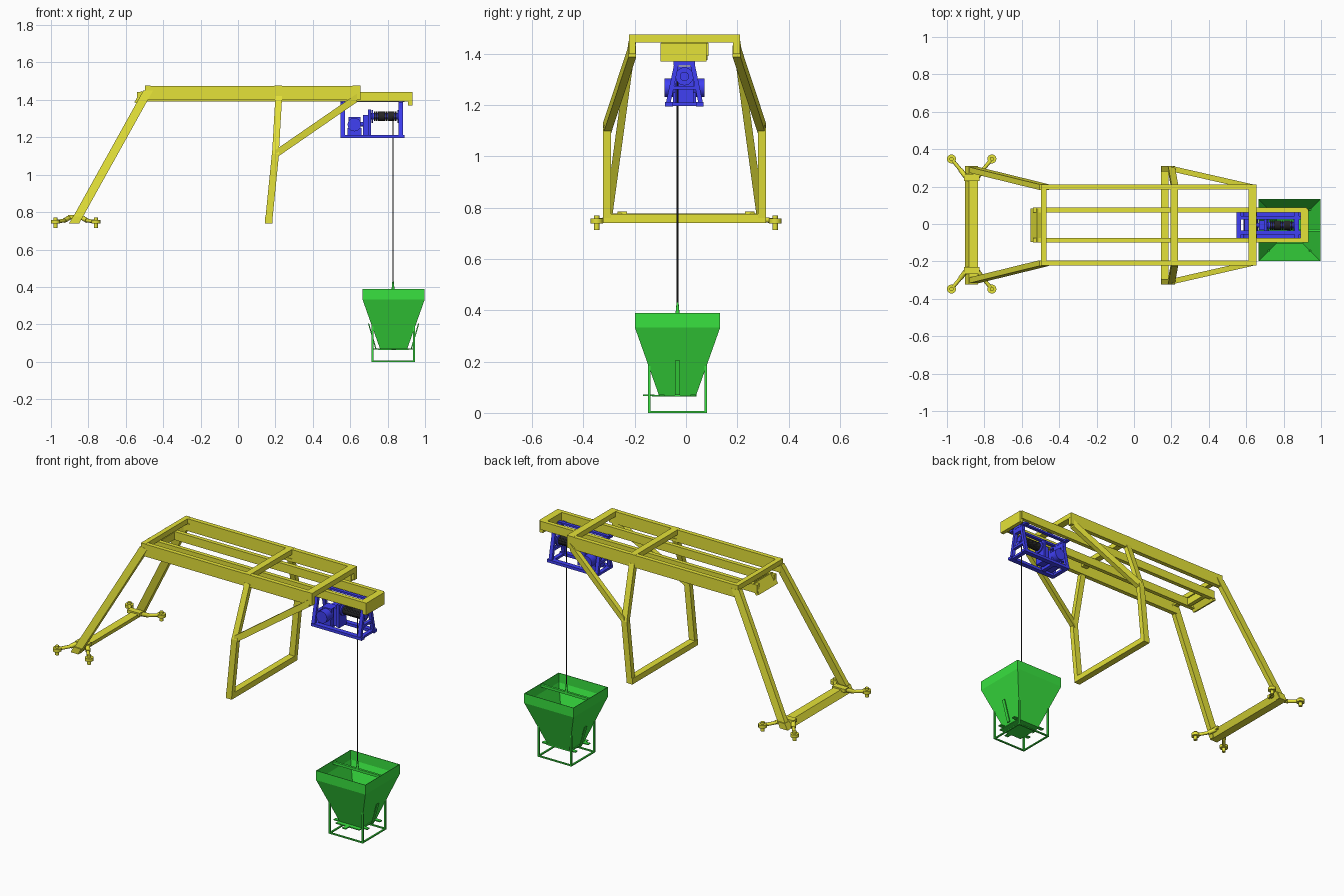
import bpy, bmesh
from mathutils import Vector as V

if "Cube" in bpy.data.objects:
    bpy.data.objects.remove(bpy.data.objects["Cube"])

def mat(name, c):
    m = bpy.data.materials.new(name)
    m.diffuse_color = (*c, 1)
    m.use_nodes = True
    m.node_tree.nodes["Principled BSDF"].inputs["Base Color"].default_value = m.diffuse_color
    return m

YEL = mat("yellow_paint", (0.78, 0.76, 0.04))
BLU = mat("blue_paint", (0.05, 0.05, 0.9))
GRN = mat("green_paint", (0.04, 0.75, 0.05))
BLK = mat("black_rope", (0.02, 0.02, 0.02))
CY = -0.006           # middle plane of the gantry
BX, BY = 0.832, -0.033  # bucket axis

def finish(name, bm, m):
    bmesh.ops.recalc_face_normals(bm, faces=bm.faces)
    me = bpy.data.meshes.new(name)
    bm.to_mesh(me)
    bm.free()
    ob = bpy.data.objects.new(name, me)
    bpy.context.collection.objects.link(ob)
    me.materials.append(m)
    return ob

def strut(name, p, q, a, b, m=YEL):
    """Prism from p to q whose end faces are spanned by vectors a and b."""
    bm = bmesh.new()
    a, b = V(a) / 2, V(b) / 2
    rings = [[bm.verts.new(V(c) + s * a + t * b) for s, t in ((-1, -1), (1, -1), (1, 1), (-1, 1))]
             for c in (p, q)]
    bm.faces.new(rings[0])
    bm.faces.new(rings[1])
    for i in range(4):
        j = (i + 1) % 4
        bm.faces.new((rings[0][i], rings[0][j], rings[1][j], rings[1][i]))
    return finish(name, bm, m)

def box(name, x, y, z, m=YEL):
    ym, zm = sum(y) / 2, sum(z) / 2
    return strut(name, (x[0], ym, zm), (x[1], ym, zm), (0, y[1] - y[0], 0), (0, 0, z[1] - z[0]), m)

def tube(name, p, q, r, m, r2=None, n=24):
    p, q = V(p), V(q)
    bm = bmesh.new()
    bmesh.ops.create_cone(bm, cap_ends=True, segments=n, radius1=r, radius2=r if r2 is None else r2,
                          depth=(q - p).length)
    rot = V((0, 0, 1)).rotation_difference(q - p).to_matrix()
    for v in bm.verts:
        v.co = rot @ v.co + (p + q) / 2
    for f in bm.faces:
        f.smooth = len(f.verts) == 4
    return finish(name, bm, m)

# Upper frame: side beams, legs and braces on both sides
HX, HY = (0.045, 0, 0), (0, 0.03, 0)
for s, tag in ((-1, "front"), (1, "back")):
    def P(x, y, z):
        return (x, CY + s * y, z)
    box("side_beam_" + tag, (-0.495, 0.655), sorted((CY + s * 0.19, CY + s * 0.217)), (1.4, 1.475))
    strut("rear_leg_" + tag, P(-0.875, 0.3, 0.74), P(-0.48, 0.203, 1.45), (0.052, 0, 0), HY)
    strut("lower_leg_" + tag, P(0.163, 0.302, 0.74), P(0.2, 0.302, 1.11), (0.038, 0, 0), HY)
    strut("upper_leg_" + tag, P(0.2, 0.302, 1.11), P(0.218, 0.203, 1.42), (0.036, 0, 0), HY)
    strut("brace_" + tag, P(0.2, 0.302, 1.11), P(0.635, 0.203, 1.41), HY, (0, 0, 0.045))
    box("rail_" + tag, (-0.54, 0.925), sorted((CY + s * 0.068, CY + s * 0.093)), (1.392, 1.443))

# Cross members
Y0, Y1 = CY - 0.217, CY + 0.217
for i, (x0, x1) in enumerate(((-0.498, -0.468), (0.195, 0.235), (0.612, 0.656))):
    box("top_cross_beam_%d" % i, (x0, x1), (Y0, Y1), (1.445, 1.476))
box("front_foot_beam", (0.144, 0.184), (CY - 0.317, CY + 0.317), (0.74, 0.775))
strut("rear_foot_beam", (-0.868, CY - 0.317, 0.758), (-0.868, CY + 0.317, 0.758), (0.05, 0, 0), (0.02, 0, 0.037))
box("rail_end_cap", (0.89, 0.934), (CY - 0.093, CY + 0.085), (1.395, 1.443))
box("rail_end_stop", (0.91, 0.934), (CY - 0.093, CY + 0.085), (1.37, 1.44))
strut("rail_tail_block", (-0.525, CY - 0.09, 1.412), (-0.525, CY + 0.09, 1.412), (0.022, 0, -0.012), (0.035, 0, 0.06))
box("rail_tail_beam", (-0.495, -0.47), (CY - 0.09, CY + 0.09), (1.395, 1.44))

# Outriggers with screw feet at the rear
for sy in (-1, 1):
    box("outrigger_clamp", (-0.91, -0.825), sorted((sy * 0.23, sy * 0.268)), (0.765, 0.785))
    for sx in (-1, 1):
        c = -0.868
        a, b = (c + sx * 0.03, sy * 0.25, 0.773), (c + sx * 0.06, sy * 0.29, 0.755)
        e = (c + sx * 0.108, sy * 0.348, 0.748)
        tube("outrigger_arm", a, b, 0.013, YEL, n=8)
        tube("outrigger_arm_end", b, e, 0.01, YEL, n=8)
        tube("foot_disc", (e[0], e[1], 0.738), (e[0], e[1], 0.757), 0.024, YEL)
        tube("foot_screw", (e[0], e[1], 0.714), (e[0], e[1], 0.77), 0.011, YEL, n=12)

# Winch cradle: base frame, A-shaped hangers, trolley plates
for s in (-1, 1):
    box("winch_base_channel", (0.55, 0.89), sorted((CY + s * 0.045, CY + s * 0.075)), (1.195, 1.212), BLU)
    box("trolley_plate", (0.55, 0.89), sorted((CY + s * 0.03, CY + s * 0.05)), (1.39, 1.402), BLU)
    for x in (0.56, 0.87):
        strut("winch_hanger", (x, CY + s * 0.065, 1.2), (x, CY + s * 0.03, 1.365), (0.022, 0, 0), (0, 0.018, 0), BLU)
for x in (0.56, 0.65, 0.87):
    box("winch_base_cross", (x - 0.012, x + 0.012), (CY - 0.07, CY + 0.07), (1.196, 1.21), BLU)
for x in (0.56, 0.87):
    box("hanger_head", (x - 0.011, x + 0.011), (CY - 0.042, CY + 0.042), (1.355, 1.395), BLU)
    box("hanger_tie", (x - 0.01, x + 0.01), (CY - 0.05, CY + 0.05), (1.26, 1.275), BLU)
    box("trolley_axle", (x - 0.012, x + 0.012), (CY - 0.075, CY + 0.075), (1.383, 1.396), BLU)

# Winch drive and drum
tube("winch_motor", (0.622, CY - 0.078, 1.268), (0.622, CY + 0.078, 1.268), 0.036, BLU)
box("motor_mount", (0.585, 0.66), (CY - 0.045, CY + 0.045), (1.21, 1.25), BLU)
box("gearbox", (0.59, 0.655), (CY - 0.03, CY + 0.03), (1.25, 1.308), BLU)
tube("drive_shaft", (0.65, CY, 1.27), (0.7, CY, 1.27), 0.012, BLU)
box("drum_gear_case", (0.695, 0.712), (CY - 0.036, CY + 0.036), (1.21, 1.35), BLU)
strut("gear_case_side", (0.682, CY, 1.21), (0.682, CY, 1.32), (0.03, 0, 0), (0, 0.05, 0), BLU)
tube("rope_drum", (0.705, CY, 1.312), (0.87, CY, 1.312), 0.018, BLU)
for i in range(12):
    x = 0.727 + i * 0.0102
    tube("rope_winding", (x, CY, 1.312), (x + 0.009, CY, 1.312), 0.026, BLK)
for x in (0.715, 0.853):
    tube("drum_flange", (x, CY, 1.312), (x + 0.008, CY, 1.312), 0.035, BLU)

# Hoist rope
tube("hoist_rope", (BX - 0.003, BY, 0.42), (BX - 0.003, BY, 1.31), 0.0035, BLK, n=8)

# Bucket: open square hopper with straight rim
bm = bmesh.new()
rings = []
for h, z in ((0.073, 0.07), (0.166, 0.332), (0.166, 0.39)):
    rings.append([bm.verts.new((BX + h * s, BY + h * t, z)) for s, t in ((-1, -1), (1, -1), (1, 1), (-1, 1))])
for lo, hi in zip(rings, rings[1:]):
    for i in range(4):
        j = (i + 1) % 4
        bm.faces.new((lo[i], lo[j], hi[j], hi[i]))
hop = finish("bucket_hopper", bm, GRN)
sol = hop.modifiers.new("wall", 'SOLIDIFY')
sol.thickness = 0.004
sol.offset = -1

# Bucket lifting bar and hook stem
box("lifting_bar", (BX - 0.163, BX + 0.163), (BY - 0.007, BY + 0.007), (0.368, 0.384), GRN)
tube("hook_stem", (BX - 0.003, BY, 0.375), (BX - 0.003, BY, 0.43), 0.009, GRN, 0.004, 12)

# Bucket stand: four posts and a floor ring
L, r = 0.11, 0.005
for s in (-1, 1):
    for t in (-1, 1):
        x, y = BX - 0.002 + s * L, BY + t * L
        box("stand_post", (x - r, x + r), (y - r, y + r), (0, 0.195), GRN)
    x, y = BX - 0.002 + s * L, BY + s * L
    box("stand_ring_x", (BX - 0.002 - L, BX - 0.002 + L), (y - r, y + r), (0, 0.007), GRN)
    box("stand_ring_y", (x - r, x + r), (BY - L, BY + L), (0, 0.007), GRN)
    # Gate levers on the x sides and gate runners
    strut("gate_lever", (BX + s * 0.095, BY, 0.07), (BX + s * 0.134, BY, 0.205), (0.006, 0, 0), (0, 0.02, 0), GRN)
    box("gate_runner", (BX - 0.113, BX + 0.113), sorted((BY + s * 0.05, BY + s * 0.072)), (0.066, 0.072), GRN)
box("gate_plate", (BX - 0.08, BX + 0.08), (BY - 0.1, BY + 0.073), (0.064, 0.07), GRN)
box("gate_handle", (BX - 0.012, BX + 0.012), (BY - 0.135, BY - 0.09), (0.066, 0.072), GRN)
